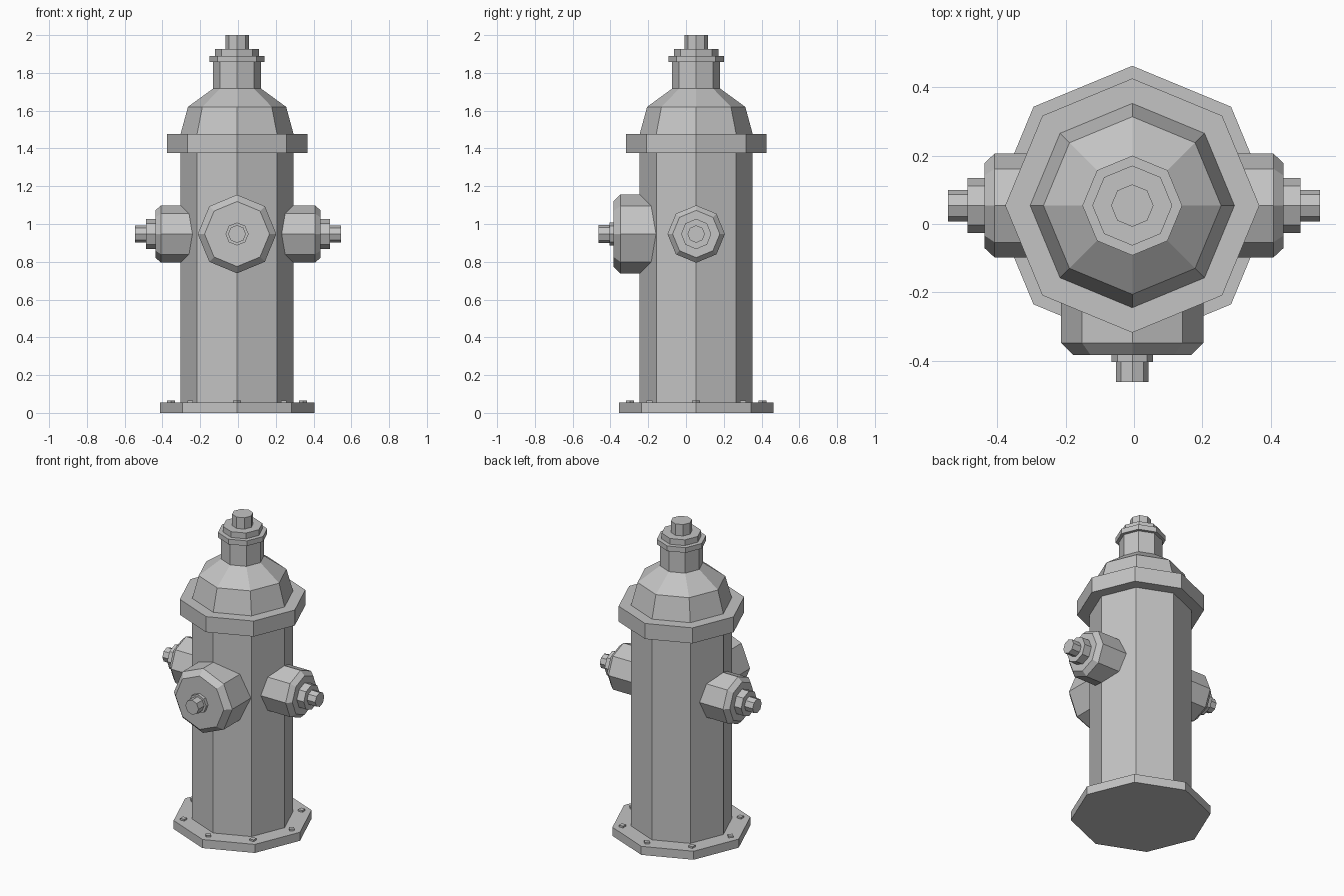
import bpy
import bmesh
from math import sin, cos, pi
from mathutils import Matrix, Vector

if "Cube" in bpy.data.objects:
    bpy.data.objects.remove(bpy.data.objects["Cube"], do_unlink=True)

GREY = (0.55, 0.55, 0.55, 1.0)
metal = bpy.data.materials.new("grey_metal")
metal.use_nodes = True
metal.diffuse_color = GREY
metal.node_tree.nodes["Principled BSDF"].inputs["Base Color"].default_value = GREY

AXIS = Vector((-0.005, 0.054, 0))   # centre line of the barrel
OUTLET_Z = 0.947


def turned(name, profile, origin=AXIS, turn=Matrix(), sides=8):
    """Faceted solid turned from (radius, height) pairs about local z."""
    bm = bmesh.new()
    rings = [[bm.verts.new((r * cos(2 * pi * i / sides), r * sin(2 * pi * i / sides), h))
              for i in range(sides)] for r, h in profile]
    for low, high in zip(rings, rings[1:]):
        for i in range(sides):
            j = (i + 1) % sides
            bm.faces.new((low[i], low[j], high[j], high[i]))
    bm.faces.new(rings[0][::-1])
    bm.faces.new(rings[-1])
    bm.transform(Matrix.Translation(origin) @ turn)
    bmesh.ops.recalc_face_normals(bm, faces=bm.faces)
    mesh = bpy.data.meshes.new(name)
    bm.to_mesh(mesh)
    bm.free()
    mesh.materials.append(metal)
    obj = bpy.data.objects.new(name, mesh)
    bpy.context.collection.objects.link(obj)
    return obj


# Barrel, from the ground up
turned("base_plate", [(0.409, 0), (0.409, 0.055)])
turned("barrel", [(0.299, 0.03), (0.299, 1.40)])
turned("flange", [(0.372, 1.377), (0.372, 1.477)])
turned("bonnet", [(0.299, 1.45), (0.299, 1.477), (0.26, 1.62), (0.127, 1.717), (0.127, 1.87)])
turned("top_collar", [(0.146, 1.857), (0.146, 1.89)])
turned("top_washer", [(0.117, 1.88), (0.117, 1.927)])
turned("top_nut", [(0.062, 1.91), (0.062, 2.0)])

# Bolts around the base plate
for k in range(8):
    spin = Matrix.Rotation(k * pi / 4, 4, "Z")
    turned(f"base_bolt_{k + 1}", [(0.021, 0.045), (0.021, 0.066)],
           turn=spin @ Matrix.Translation((0.35, 0, 0)), sides=4)

# Side outlets
for side, sign in (("left", 1), ("right", -1)):
    place = dict(origin=Vector((0, AXIS.y, OUTLET_Z)), turn=Matrix.Rotation(sign * pi / 2, 4, "Y"))
    turned(f"{side}_outlet_cap", [(0.152, 0.2), (0.152, 0.408), (0.125, 0.437)], **place)
    turned(f"{side}_outlet_washer", [(0.08, 0.42), (0.08, 0.487)], **place)
    turned(f"{side}_outlet_nut", [(0.046, 0.47), (0.046, 0.545)], **place)

# Large front outlet
place = dict(origin=Vector((AXIS.x, 0, OUTLET_Z)), turn=Matrix.Rotation(pi / 2, 4, "X"))
turned("front_outlet_cap", [(0.208, 0.1), (0.208, 0.348), (0.172, 0.384)], **place)
turned("front_outlet_washer", [(0.061, 0.37), (0.061, 0.404)], **place)
turned("front_outlet_nut", [(0.047, 0.39), (0.047, 0.462)], **place)
